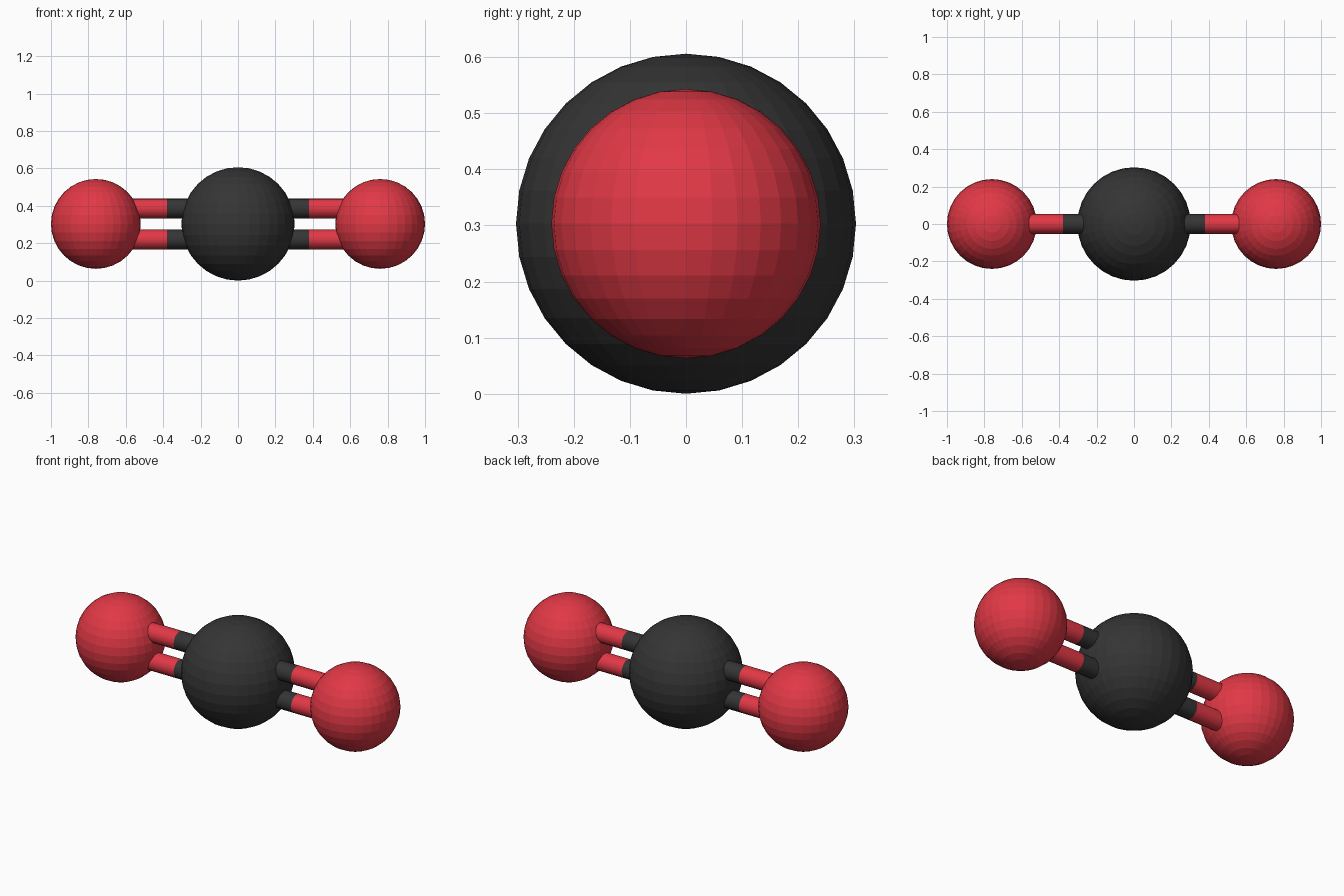
import bpy
from math import pi

if "Cube" in bpy.data.objects:
    bpy.data.objects.remove(bpy.data.objects["Cube"])

CENTRE_Z = 0.303
ATOM_X = 0.76
BOND_OFFSET = 0.083
BOND_RADIUS = 0.053


def material(name, colour):
    mat = bpy.data.materials.new(name)
    mat.diffuse_color = colour
    mat.use_nodes = True
    mat.node_tree.nodes["Principled BSDF"].inputs["Base Color"].default_value = mat.diffuse_color
    return mat


dark = material("dark_grey", (0.035, 0.035, 0.035, 1))
red = material("red", (0.75, 0.04, 0.06, 1))


def atom(name, x, radius, mat):
    bpy.ops.mesh.primitive_uv_sphere_add(segments=32, ring_count=16, radius=radius,
                                         location=(x, 0, CENTRE_Z))
    ob = bpy.context.object
    ob.name = name
    ob.data.materials.append(mat)


def bond_half(name, x0, x1, z, mat):
    bpy.ops.mesh.primitive_cylinder_add(vertices=16, radius=BOND_RADIUS, depth=abs(x1 - x0),
                                        location=((x0 + x1) / 2, 0, z), rotation=(0, pi / 2, 0))
    ob = bpy.context.object
    ob.name = name
    ob.data.materials.append(mat)
    bpy.ops.object.shade_smooth_by_angle(angle=pi / 6)


# Atoms: flat-faceted spheres
atom("carbon_atom", 0, 0.303, dark)
for side, s in (("left", -1), ("right", 1)):
    atom(f"oxygen_atom_{side}", s * ATOM_X, 0.24, red)
    # Double bonds, each split in two colours at the midpoint
    for level, v in (("lower", -1), ("upper", 1)):
        z = CENTRE_Z + v * BOND_OFFSET
        bond_half(f"bond_{side}_{level}_inner", s * 0.2, s * 0.38, z, dark)
        bond_half(f"bond_{side}_{level}_outer", s * 0.38, s * 0.66, z, red)
